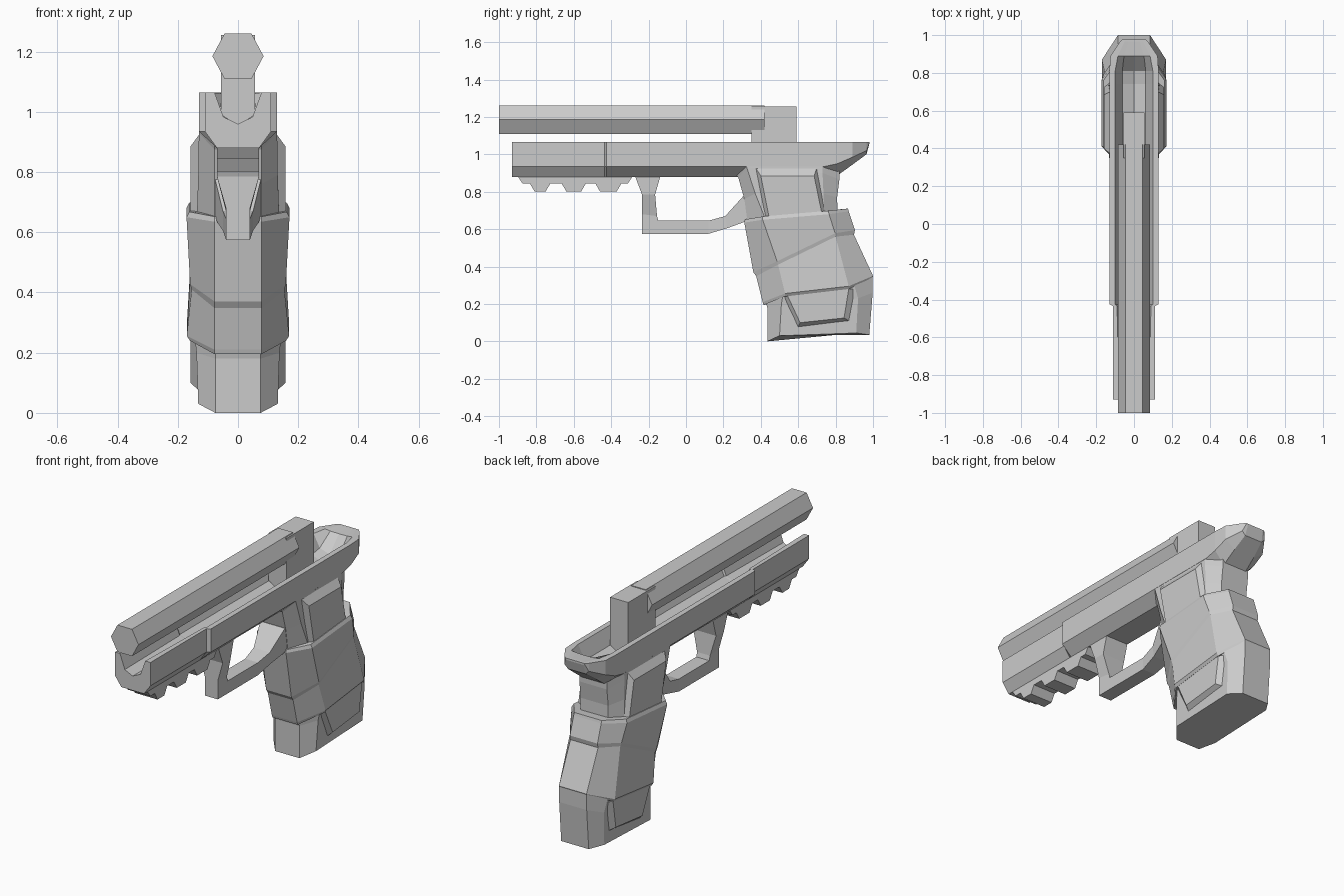
import bpy, bmesh, math


def loft(name, rings, mirror=False):
    """Skin a list of equal-length vertex rings and cap both ends."""
    bm = bmesh.new()
    vs = [[bm.verts.new(p) for p in r] for r in rings]
    n = len(rings[0])
    for a, b in zip(vs, vs[1:]):
        for i in range(n):
            j = (i + 1) % n
            bm.faces.new((a[i], a[j], b[j], b[i]))
    bm.faces.new(vs[0][::-1])
    bm.faces.new(vs[-1])
    bmesh.ops.recalc_face_normals(bm, faces=bm.faces)
    me = bpy.data.meshes.new(name)
    bm.to_mesh(me)
    bm.free()
    ob = bpy.data.objects.new(name, me)
    bpy.context.collection.objects.link(ob)
    if mirror:
        m = ob.modifiers.new("mirror", 'MIRROR')
        m.use_mirror_merge = False
    return ob


def symmetric(half):
    """Ring from a half outline on +x, mirrored to -x."""
    return half + [(-x, y, z) for x, y, z in reversed(half)]


def frame_ring(y, w, zc, wb, zb, c, depth):
    """Frame section: chamfered outside, V-bottomed channel on top."""
    T = 1.065
    d = c * 0.62
    pts = [(w, T), (w, zc), (wb, zb), (-wb, zb), (-w, zc), (-w, T),
           (-c, T), (-d, T - depth * 0.78), (0, T - depth), (d, T - depth * 0.78), (c, T)]
    return [(x, y, z) for x, z in pts]


def octagon(f, s1, s2, b, w, xf=0.078, xb=0.085):
    """Grip section: front, two side corners and back, each (y, z)."""
    return symmetric([(xf, *f), (w, *s1), (w, *s2), (xb, *b)])


def panel(name, outer, inner, x0, x1):
    loft(name, [[(x0, y, z) for y, z in outer], [(x1, y, z) for y, z in inner]], True)


# Barrel
hexa = [(0.045, 1.26), (0.085, 1.185), (0.045, 1.11)]
hexa += [(-x, z) for x, z in reversed(hexa)]
loft("barrel", [[(x, y, z) for x, z in hexa] for y in (-1, 0.42)])

# Chamber block behind the barrel
block = [(0.056, 1.256), (0.056, 0.99), (0, 0.955), (-0.056, 0.99), (-0.056, 1.256)]
loft("chamber_block", [[(x, y, z) for x, z in block] for y in (0.35, 0.59)])

# Frame with open channel and swept tang
loft("frame", [
    frame_ring(-0.93, 0.11, 0.935, 0.07, 0.88, 0.078, 0.105),
    frame_ring(-0.435, 0.11, 0.935, 0.07, 0.88, 0.09, 0.105),
    frame_ring(-0.425, 0.13, 0.935, 0.07, 0.88, 0.10, 0.105),
    frame_ring(0.74, 0.13, 0.935, 0.07, 0.88, 0.10, 0.105),
    frame_ring(0.81, 0.13, 0.95, 0.07, 0.887, 0.10, 0.09),
    frame_ring(0.89, 0.125, 0.985, 0.065, 0.945, 0.085, 0.005),
    frame_ring(0.965, 0.075, 1.02, 0.055, 1.0, 0.05, 0.0),
    frame_ring(0.98, 0.06, 1.06, 0.05, 1.055, 0.045, 0.0)])

# Toothed underside rail
rail = [(-0.28, 0.89), (-0.905, 0.89), (-0.875, 0.845)]
for a, b in ((-0.82, -0.74), (-0.65, -0.55), (-0.47, -0.36)):
    rail += [(a - 0.015, 0.845), (a + 0.01, 0.802), (b - 0.01, 0.802), (b + 0.015, 0.845)]
rail += [(-0.31, 0.845)]
loft("rail", [[(x, y, z) for y, z in rail] for x in (-0.07, 0.07)])

# Guard loop: outer point, inner point, half width
guard = [((-0.275, 0.89), (-0.135, 0.89), 0.07), ((-0.235, 0.785), (-0.165, 0.785), 0.07),
         ((-0.235, 0.68), (-0.155, 0.67), 0.04), ((-0.235, 0.575), (-0.148, 0.645), 0.04),
         ((0.12, 0.575), (0.12, 0.645), 0.04), ((0.22, 0.605), (0.21, 0.67), 0.05),
         ((0.33, 0.645), (0.305, 0.775), 0.076), ((0.42, 0.66), (0.40, 0.76), 0.076)]
loft("guard", [[(w, *o), (w, *i), (-w, *i), (-w, *o)] for o, i, w in guard])

# Upper neck of the grip
loft("grip_neck", [
    octagon((0.27, 0.89), (0.32, 0.94), (0.73, 0.94), (0.82, 0.91), 0.129),
    octagon((0.28, 0.875), (0.325, 0.93), (0.73, 0.90), (0.82, 0.866), 0.13),
    octagon((0.312, 0.76), (0.37, 0.79), (0.735, 0.79), (0.808, 0.77), 0.132),
    octagon((0.33, 0.63), (0.43, 0.64), (0.74, 0.67), (0.81, 0.69), 0.137)])

# Main grip, with a small step across the middle
loft("grip", [
    octagon((0.315, 0.652), (0.41, 0.668), (0.76, 0.698), (0.866, 0.71), 0.162),
    octagon((0.312, 0.635), (0.41, 0.65), (0.765, 0.68), (0.87, 0.695), 0.171),
    octagon((0.36, 0.37), (0.487, 0.428), (0.797, 0.578), (0.903, 0.595), 0.159),
    octagon((0.375, 0.348), (0.492, 0.41), (0.80, 0.56), (0.898, 0.57), 0.154),
    octagon((0.41, 0.21), (0.53, 0.256), (0.87, 0.295), (1.0, 0.35), 0.17),
    octagon((0.415, 0.195), (0.53, 0.24), (0.87, 0.28), (0.995, 0.335), 0.16)])

# Grip base
loft("grip_base", [
    octagon((0.425, 0.22), (0.52, 0.26), (0.90, 0.30), (0.998, 0.35), 0.145, 0.075),
    octagon((0.435, 0.18), (0.51, 0.20), (0.92, 0.23), (0.998, 0.26), 0.138, 0.075),
    octagon((0.435, 0.0), (0.50, 0.03), (0.91, 0.045), (0.98, 0.035), 0.132, 0.075)])

# Raised side panels
panel("neck_panel", [(0.37, 0.93), (0.70, 0.93), (0.75, 0.69), (0.42, 0.655)],
      [(0.40, 0.885), (0.685, 0.885), (0.725, 0.69), (0.445, 0.66)], 0.125, 0.158)
panel("base_panel", [(0.50, 0.25), (0.92, 0.28), (0.88, 0.105), (0.595, 0.07)],
      [(0.54, 0.25), (0.87, 0.28), (0.845, 0.125), (0.61, 0.10)], 0.125, 0.158)
